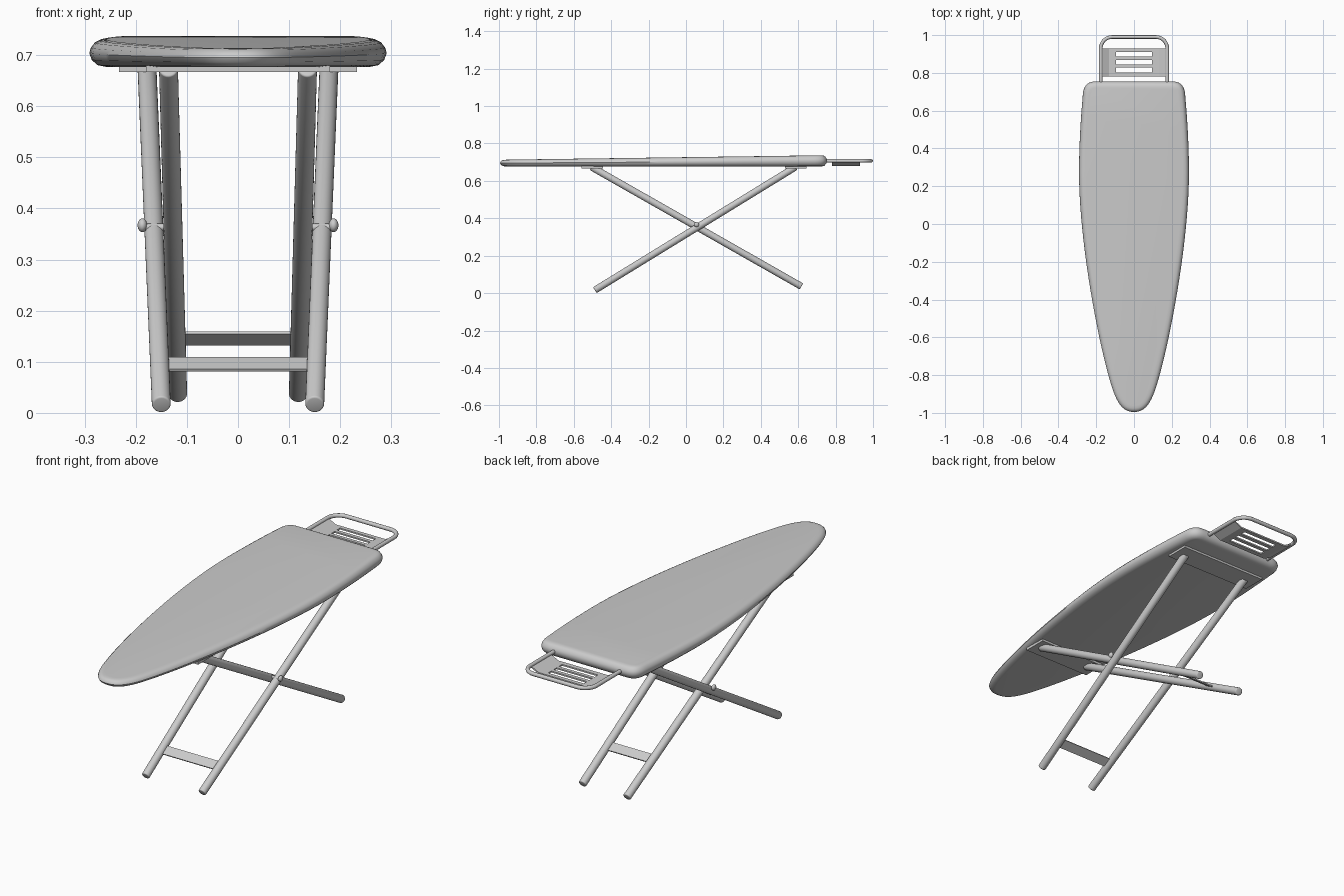
import bpy, bmesh, math
from mathutils import Vector
from mathutils.geometry import interpolate_bezier

cube = bpy.data.objects.get("Cube")
if cube:
    bpy.data.objects.remove(cube, do_unlink=True)


def finish(name, bm, smooth=True):
    bmesh.ops.recalc_face_normals(bm, faces=bm.faces)
    mesh = bpy.data.meshes.new(name)
    bm.to_mesh(mesh)
    bm.free()
    obj = bpy.data.objects.new(name, mesh)
    bpy.context.collection.objects.link(obj)
    if smooth:
        bpy.ops.object.select_all(action='DESELECT')
        obj.select_set(True)
        bpy.context.view_layer.objects.active = obj
        bpy.ops.object.shade_smooth_by_angle(angle=math.radians(40))
    return obj


def box(name, centre, size, tilt=0.0):
    bm = bmesh.new()
    bmesh.ops.create_cube(bm, size=1)
    for v in bm.verts:
        v.co = Vector(a * b for a, b in zip(v.co, size))
    obj = finish(name, bm, False)
    obj.location = centre
    obj.rotation_euler.x = tilt
    return obj


def rod(name, a, b, radius, bevel=0.0):
    a, b = Vector(a), Vector(b)
    bm = bmesh.new()
    bmesh.ops.create_cone(bm, cap_ends=True, segments=32, radius1=radius,
                          radius2=radius, depth=(b - a).length)
    if bevel:
        rims = [e for e in bm.edges if abs(e.verts[0].co.z - e.verts[1].co.z) < 1e-5]
        bmesh.ops.bevel(bm, geom=rims, offset=bevel, segments=3, profile=0.5,
                        affect='EDGES')
    obj = finish(name, bm)
    obj.location = (a + b) / 2
    obj.rotation_euler = (b - a).to_track_quat('Z', 'Y').to_euler()
    return obj


# Padded board: half outline as Bezier pieces, mirrored, then lofted in rings
pieces = [
    ((0, -.995), (.05, -.995), (.075, -.965), (.1, -.91), 10),
    ((.1, -.91), (.16, -.77), (.29, -.15), (.291, .27), 24),
    ((.291, .27), (.291, .42), (.281, .57), (.272, .67), 10),
    ((.272, .67), (.27, .73), (.25, .755), (.2, .755), 10),
]
half = []
for p0, h0, h1, p1, count in pieces:
    pts = interpolate_bezier(*(Vector((*p, 0)) for p in (p0, h0, h1, p1)), count)
    half += pts[:-1]
half.append(Vector((.2, .755, 0)))
outline = half + [Vector((-p.x, p.y, 0)) for p in reversed(half[1:])]
BOTTOM = .677


def top_height(y):
    return .713 + .024 * (y + 1) / 1.75


bm = bmesh.new()
rings = []
for inset, level in ((.032, 0), (.016, .06), (.005, .25), (0, .5),
                     (.003, .7), (.011, .89), (.02, .97), (.034, 1)):
    ring = []
    for i, p in enumerate(outline):
        along = (outline[(i + 1) % len(outline)] - outline[i - 1]).normalized()
        q = p + Vector((-along.y, along.x, 0)) * inset
        q.z = BOTTOM + (top_height(p.y) - BOTTOM) * level
        ring.append(bm.verts.new(q))
    rings.append(ring)
for low, high in zip(rings, rings[1:]):
    for i in range(len(low)):
        j = (i + 1) % len(low)
        bm.faces.new((low[i], low[j], high[j], high[i]))
bm.faces.new(rings[0])
bm.faces.new(rings[-1])
finish("padded_board", bm)

# Mounting plates under the board
box("rear_mounting_plate", (0, .587, .673), (.466, .115, .013))
box("front_mounting_plate", (0, -.502, .673), (.36, .115, .013))

# Crossed legs: foot and top given for the left side
leg_sets = {
    "outer": (Vector((.15, -.487, .016)), Vector((.178, .585, .674)), .12),
    "inner": (Vector((.118, .617, .036)), Vector((.136, -.505, .674)), .172),
}
for name, (foot, top, share) in leg_sets.items():
    for side, sign in (("left", 1), ("right", -1)):
        flip = Vector((sign, 1, 1))
        rod(f"{name}_leg_{side}", foot * flip, top * flip, .0185, .004)
    # Flat brace lying in the plane of the two legs
    mid = foot.lerp(top, share)
    slope = math.atan((top.z - foot.z) / (top.y - foot.y))
    box(f"{name}_leg_brace", (0, mid.y, mid.z), (mid.x * 2 - .02, .045, .006), slope)

# Pivot pins with domed heads
for side, sign in (("left", 1), ("right", -1)):
    rod(f"pivot_pin_{side}", (sign * .125, .056, .363), (sign * .185, .056, .363), .007)
    bm = bmesh.new()
    bmesh.ops.create_uvsphere(bm, u_segments=24, v_segments=12, radius=.0135)
    for v in bm.verts:
        v.co.x *= .7
    finish(f"pivot_head_{side}", bm).location = (sign * .187, .056, .367)

# Iron rest rail: a bent tube with two rounded corners
REACH, WIDTH, BEND, RAIL_Z = .99, .176, .06, .707
path = [Vector((WIDTH, .7, RAIL_Z))]
for start, sign in ((0, 1), (90, -1)):
    for k in range(9):
        a = math.radians(start + k * 11.25)
        path.append(Vector((sign * (WIDTH - BEND) + BEND * math.cos(a),
                            REACH - BEND + BEND * math.sin(a), RAIL_Z)))
path.append(Vector((-WIDTH, .7, RAIL_Z)))
curve = bpy.data.curves.new("iron_rest_rail", 'CURVE')
curve.dimensions = '3D'
curve.bevel_depth = .0095
curve.bevel_resolution = 4
curve.use_fill_caps = True
spline = curve.splines.new('POLY')
spline.points.add(len(path) - 1)
for point, co in zip(spline.points, path):
    point.co = (*co, 1)
rail = bpy.data.objects.new("iron_rest_rail", curve)
bpy.context.collection.objects.link(rail)
bpy.ops.object.select_all(action='DESELECT')
rail.select_set(True)
bpy.context.view_layer.objects.active = rail
bpy.ops.object.convert(target='MESH')
bpy.ops.object.shade_smooth_by_angle(angle=math.radians(40))

# Slotted tray with raised sides
columns = [(-.174, .705), (-.132, .684), (-.095, .684),
           (.095, .684), (.132, .684), (.174, .705)]
rows = [.78, .803, .828, .845, .868, .886, .91, .93]
bm = bmesh.new()
grid = [[bm.verts.new((x, y, z)) for x, z in columns] for y in rows]
for r in range(len(rows) - 1):
    for c in range(len(columns) - 1):
        if c == 2 and r % 2:
            continue
        bm.faces.new((grid[r][c], grid[r][c + 1], grid[r + 1][c + 1], grid[r + 1][c]))
tray = finish("iron_rest_tray", bm, False)
solid = tray.modifiers.new("thickness", 'SOLIDIFY')
solid.thickness = .007
solid.offset = 0
